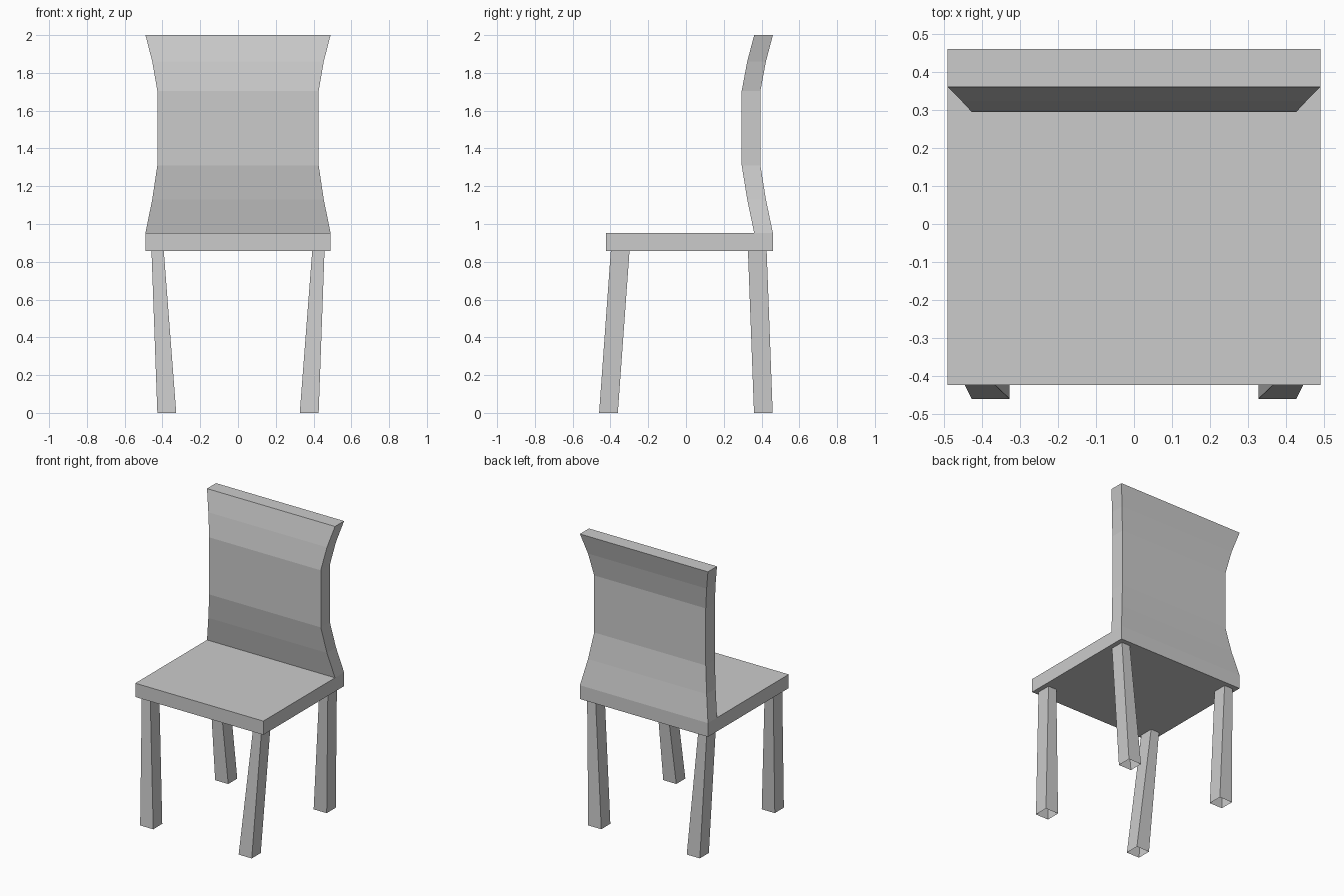
import bpy

if "Cube" in bpy.data.objects:
    bpy.data.objects.remove(bpy.data.objects["Cube"])

grey = bpy.data.materials.new("light grey")
grey.diffuse_color = (0.6, 0.6, 0.6, 1)
grey.use_nodes = True
grey.node_tree.nodes["Principled BSDF"].inputs["Base Color"].default_value = grey.diffuse_color


def ring(x0, x1, y0, y1, z):
    """Rectangular cross-section, counter-clockwise from above."""
    return [(x0, y0, z), (x1, y0, z), (x1, y1, z), (x0, y1, z)]


def loft(name, rings, bottom=True, top=True):
    """Join stacked rectangles with flat side faces and optional caps."""
    verts = [v for r in rings for v in r]
    faces = []
    for k in range(len(rings) - 1):
        a, b = 4 * k, 4 * k + 4
        for i in range(4):
            j = (i + 1) % 4
            faces.append((a + i, a + j, b + j, b + i))
    if bottom:
        faces.append((3, 2, 1, 0))
    if top:
        n = len(verts)
        faces.append((n - 4, n - 3, n - 2, n - 1))
    mesh = bpy.data.meshes.new(name)
    mesh.from_pydata(verts, [], faces)
    mesh.materials.append(grey)
    obj = bpy.data.objects.new(name, mesh)
    bpy.context.collection.objects.link(obj)
    return obj


# Seat slab
SEAT_BOTTOM, SEAT_TOP = 0.858, 0.953
loft("seat", [ring(-0.49, 0.49, -0.423, 0.46, z) for z in (SEAT_BOTTOM, SEAT_TOP)])

# Waisted, curved backrest: height, half width, front y
profile = [(SEAT_TOP, 0.49, 0.361), (1.13, 0.454, 0.324), (1.31, 0.427, 0.295),
           (1.705, 0.427, 0.295), (1.86, 0.454, 0.324), (2.0, 0.49, 0.361)]
loft("backrest", [ring(-w, w, y, y + 0.099, z) for z, w, y in profile], bottom=False)

# Splayed legs, open underneath: front y at the foot and at the seat
for place, foot_y, top_y in (("front", -0.46, -0.398), ("back", 0.36, 0.328)):
    for side, s in (("left", -1), ("right", 1)):
        foot = sorted((s * 0.327, s * 0.427))
        top = sorted((s * 0.393, s * 0.458))
        loft(f"{place}_{side}_leg",
             [ring(*foot, foot_y, foot_y + 0.099, 0),
              ring(*top, top_y, top_y + 0.099, SEAT_BOTTOM)],
             bottom=False, top=False)
